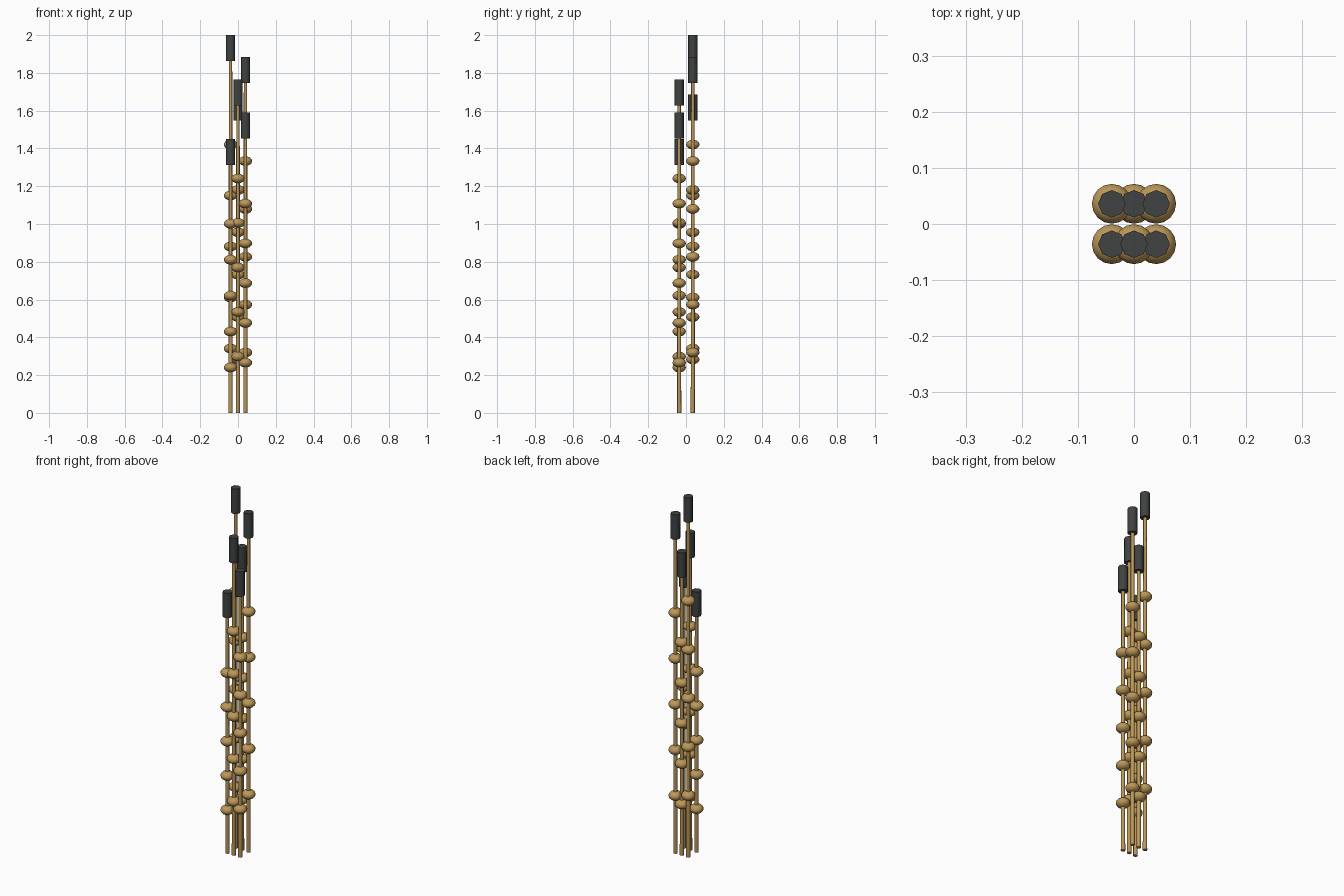
import bpy

cube = bpy.data.objects.get("Cube")
if cube:
    bpy.data.objects.remove(cube, do_unlink=True)


def make_material(name, colour):
    mat = bpy.data.materials.new(name)
    mat.use_nodes = True
    mat.diffuse_color = colour
    mat.node_tree.nodes["Principled BSDF"].inputs["Base Color"].default_value = colour
    return mat


TAN = make_material("golden tan", (0.50, 0.31, 0.10, 1))
DARK = make_material("dark grey", (0.050, 0.056, 0.053, 1))

CAP_LENGTH = 0.138
ROW_Y = 0.036
COLUMN_X = 0.0395


def finish(name, mat, angle):
    obj = bpy.context.object
    obj.name = name
    obj.data.materials.append(mat)
    bpy.ops.object.shade_smooth_by_angle(angle=angle)
    return obj


def stalk(name, x, y, height):
    stem = height - CAP_LENGTH
    # slim stem, slightly tapered towards the cap
    bpy.ops.mesh.primitive_cone_add(vertices=8, radius1=0.011, radius2=0.009,
                                    depth=stem, location=(x, y, stem / 2))
    finish(name + "_stem", TAN, 0.9)
    # dark cap
    bpy.ops.mesh.primitive_cylinder_add(vertices=8, radius=0.0245, depth=CAP_LENGTH,
                                        location=(x, y, height - CAP_LENGTH / 2))
    finish(name + "_cap", DARK, 0.9)
    # five evenly spaced flattened beads
    for i in range(5):
        z = stem * (0.183 + 0.145 * i)
        bpy.ops.mesh.primitive_uv_sphere_add(segments=16, ring_count=8, radius=1,
                                             location=(x, y, z),
                                             scale=(0.0355, 0.0355, 0.0255))
        finish(f"{name}_bead_{i + 1}", TAN, 1.0)


# two rows of three stalks, from the model's right to its left
rows = {"front": (-ROW_Y, (1.45, 1.765, 1.59)),
        "back": (ROW_Y, (2.0, 1.685, 1.885))}
for row, (y, heights) in rows.items():
    for side, step, height in zip(("right", "middle", "left"), (-1, 0, 1), heights):
        stalk(f"{row}_{side}", step * COLUMN_X, y, height)
